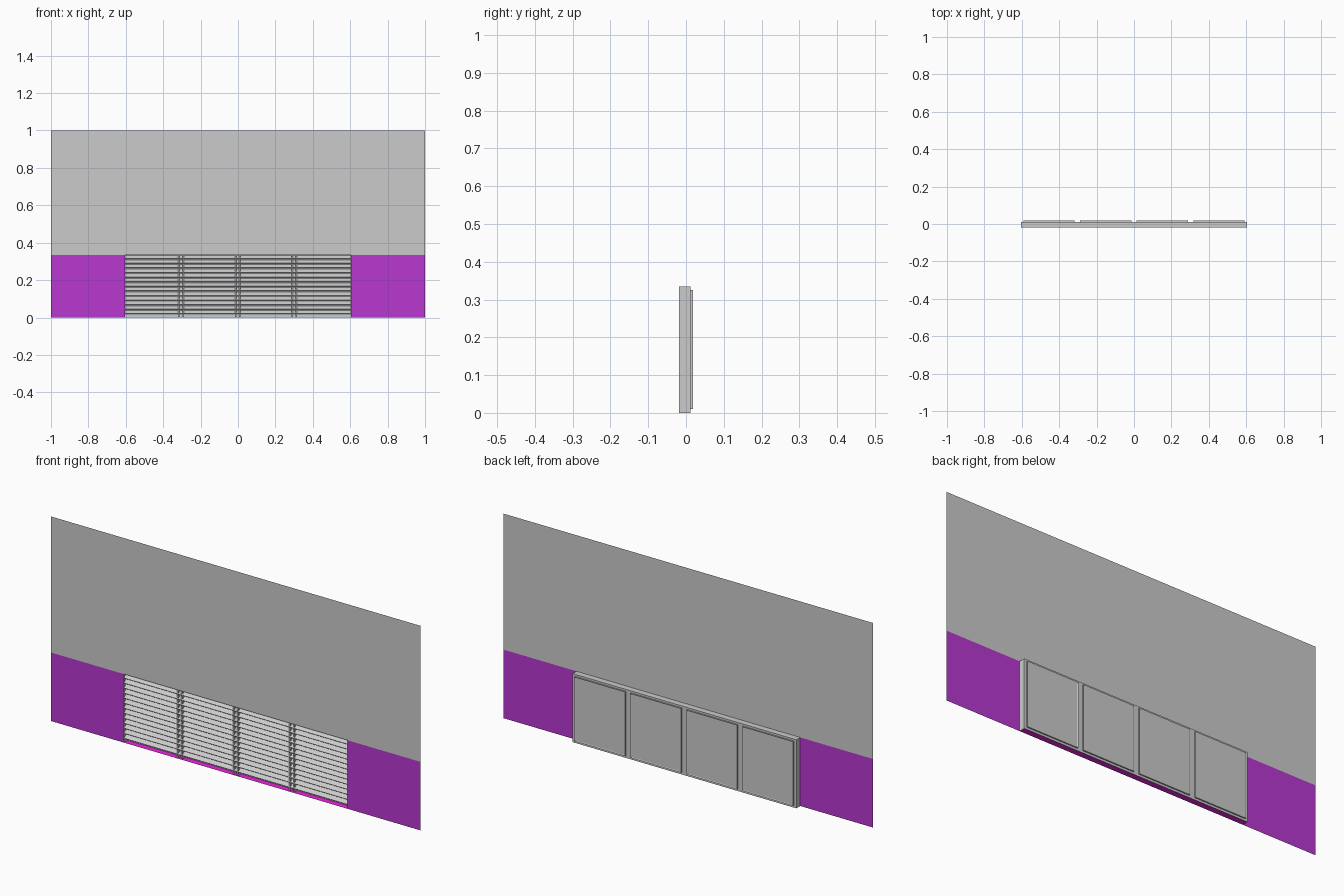
import bpy, bmesh, math
from mathutils import Matrix, Vector

if "Cube" in bpy.data.objects:
    bpy.data.objects.remove(bpy.data.objects["Cube"])

FRONT, BACK = -0.018, 0.012     # wall plane, back of the recessed box
HALF, TOP = 0.605, 0.335        # opening half width and height


def material(name, color):
    m = bpy.data.materials.new(name)
    m.diffuse_color = (*color, 1)
    m.use_nodes = True
    m.node_tree.nodes["Principled BSDF"].inputs["Base Color"].default_value = m.diffuse_color
    return m


def finish(name, bm, mat=None):
    mesh = bpy.data.meshes.new(name)
    bm.to_mesh(mesh)
    bm.free()
    ob = bpy.data.objects.new(name, mesh)
    bpy.context.collection.objects.link(ob)
    if mat:
        mesh.materials.append(mat)
    return ob


def quad(name, corners, mat=None):
    bm = bmesh.new()
    bm.faces.new([bm.verts.new(c) for c in corners])
    return finish(name, bm, mat)


def wall(name, x0, x1, z0, z1, mat=None):
    return quad(name, [(x0, FRONT, z0), (x1, FRONT, z0), (x1, FRONT, z1), (x0, FRONT, z1)], mat)


def level(name, z, mat=None):
    return quad(name, [(-HALF, FRONT, z), (HALF, FRONT, z), (HALF, BACK, z), (-HALF, BACK, z)], mat)


def box(name, x, y, z, tilt=0):
    bm = bmesh.new()
    size = Vector((x[1] - x[0], y[1] - y[0], z[1] - z[0]))
    mid = Vector((sum(x) / 2, sum(y) / 2, sum(z) / 2))
    mat = Matrix.Translation(mid) @ Matrix.Rotation(tilt, 4, 'X') @ Matrix.Diagonal((*size, 1))
    bmesh.ops.create_cube(bm, size=1, matrix=mat)
    return finish(name, bm)


purple = material("purple_paint", (0.48, 0.04, 0.64))
magenta = material("magenta_sill", (0.80, 0.02, 0.72))

# Flat wall bands, with a narrow seam between the upper two
wall("lower_wall_left", -1, -HALF, 0, TOP, purple)
wall("lower_wall_right", HALF, 1, 0, TOP, purple)
wall("middle_wall", -1, 1, TOP, 0.665)
wall("wall_seam", -1, 1, 0.665, 0.669)
wall("upper_wall", -1, 1, 0.669, 1)

# Recess lining: sill, head, two jambs
level("sill", 0, magenta)
level("head", TOP)
for side, name in ((-1, "left_jamb"), (1, "right_jamb")):
    x = side * HALF
    quad(name, [(x, FRONT, 0), (x, BACK, 0), (x, BACK, TOP), (x, FRONT, TOP)])

# Recess back
quad("recess_back", [(HALF, BACK, 0), (-HALF, BACK, 0), (-HALF, BACK, TOP), (HALF, BACK, TOP)])

# Tilted slats, running the full width
COUNT = 13
pitch = (TOP - 0.016) / COUNT
for i in range(COUNT):
    z = 0.016 + pitch * (i + 0.5)
    box(f"slat_{i + 1}", (-HALF, HALF), (-0.019, 0.009), (z - 0.0015, z + 0.0015), math.radians(38))

# Paired thin mullions behind the slat fronts
for i, x in enumerate((-0.305, -0.002, 0.301)):
    for s in (-1, 1):
        cx = x + s * 0.011
        box(f"mullion_{i + 1}_{'left' if s < 0 else 'right'}",
            (cx - 0.004, cx + 0.004), (-0.013, BACK), (0.003, TOP - 0.003))

# Four shallow rear panels with a sunken centre
for i in range(4):
    cx = (i - 1.5) * 0.303
    bm = bmesh.new()
    bmesh.ops.create_cube(bm, size=1, matrix=Matrix.Translation((cx, (BACK + 0.018) / 2, 0.168))
                          @ Matrix.Diagonal((0.275, 0.018 - BACK, 0.315, 1)))
    rear = [f for f in bm.faces if f.normal.y > 0.9]
    bmesh.ops.inset_region(bm, faces=rear, thickness=0.006)
    bmesh.ops.translate(bm, verts=rear[0].verts, vec=(0, -0.002, 0))
    finish(f"rear_panel_{i + 1}", bm)
